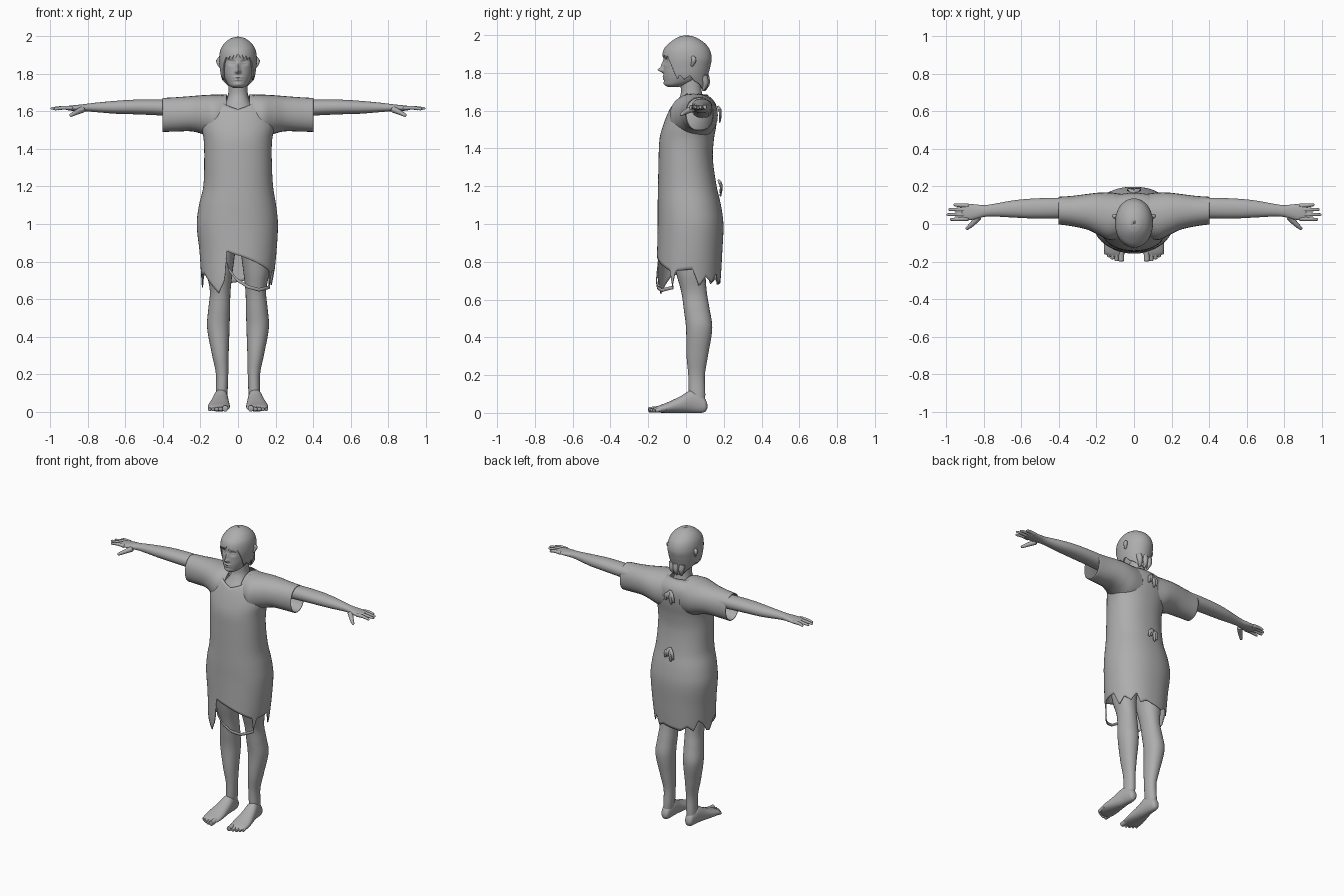
import bpy, math
from mathutils import Vector

grey = bpy.data.materials.new("grey")
grey.diffuse_color = (0.42, 0.42, 0.42, 1)


def sample(rows, t):
    """Smooth interpolation of table rows (t, v1, v2, ...) at t."""
    t = min(max(t, rows[0][0]), rows[-1][0])
    i = max(k for k in range(len(rows) - 1) if rows[k][0] <= t)
    a, b = rows[i], rows[i + 1]
    p, q = rows[max(i - 1, 0)], rows[min(i + 2, len(rows) - 1)]
    h = b[0] - a[0]
    s = (t - a[0]) / h
    out = []
    for k in range(1, len(a)):
        ma = (b[k] - p[k]) / (b[0] - p[0]) * h
        mb = (q[k] - a[k]) / (q[0] - a[0]) * h
        out.append((2*s**3 - 3*s*s + 1) * a[k] + (s**3 - 2*s*s + s) * ma
                   + (3*s*s - 2*s**3) * b[k] + (s**3 - s*s) * mb)
    return out


def linear(table, t):
    for (a, u), (b, v) in zip(table, table[1:]):
        if t <= b:
            return u + (v - u) * max(0, t - a) / (b - a)
    return table[-1][1]


def make(name, grid, closed=True, caps=True, mirror=False, thick=0):
    """Skin a grid of points; each row is a ring."""
    n, m = len(grid[0]), len(grid)
    verts = [p for row in grid for p in row]
    faces = [(r*n + c, r*n + (c+1) % n, (r+1)*n + (c+1) % n, (r+1)*n + c)
             for r in range(m - 1) for c in range(n if closed else n - 1)]
    if caps:
        faces += [tuple(range(n))[::-1], tuple(range((m-1)*n, m*n))]
    me = bpy.data.meshes.new(name)
    me.from_pydata(verts, [], faces)
    me.materials.append(grey)
    ob = bpy.data.objects.new(name, me)
    bpy.context.collection.objects.link(ob)
    bpy.ops.object.select_all(action='DESELECT')
    ob.select_set(True)
    bpy.context.view_layer.objects.active = ob
    bpy.ops.object.mode_set(mode='EDIT')
    bpy.ops.mesh.select_all(action='SELECT')
    bpy.ops.mesh.normals_make_consistent(inside=False)
    bpy.ops.object.mode_set(mode='OBJECT')
    bpy.ops.object.shade_smooth_by_angle(angle=math.radians(50))
    if thick:
        s = ob.modifiers.new("cloth", 'SOLIDIFY')
        s.thickness = thick
    if mirror:
        ob.modifiers.new("mirror", 'MIRROR')
    return ob


def oval(row, a, power=1.0):
    """Point on a rounded section (a0, a1, b0, b1); angle 0 is the low-b side."""
    a0, a1, b0, b1 = row
    s, c = math.sin(a), -math.cos(a)
    s, c = (math.copysign(abs(v) ** power, v) for v in (s, c))
    return (a0 + a1) / 2 + (a1 - a0) / 2 * s, (b0 + b1) / 2 + (b1 - b0) / 2 * c


def loft(name, rows, axis='z', n=28, m=40, shape=None, **kw):
    grid = []
    for i in range(m + 1):
        t = rows[0][0] + (rows[-1][0] - rows[0][0]) * i / m
        ring = []
        for j in range(n):
            a, b = oval(sample(rows, t), 2 * math.pi * j / n, 0.93)
            p = {'z': (a, b, t), 'x': (t, a, b), 'y': (a, t, b)}[axis]
            ring.append(shape(*p) if shape else p)
        grid.append(ring)
    return make(name, grid, **kw)


def shell(name, rows, low, high, n=144, m=50, span=(-180, 180), power=0.9, thick=0.005):
    """Open skin between two heights that vary with direction in degrees."""
    full = span[1] - span[0] == 360
    grid = []
    for i in range(m + 1):
        ring = []
        for j in range(n if full else n + 1):
            d = span[0] + (span[1] - span[0]) * j / n
            z0, z1 = linear(low, d), linear(high, d)
            z = z0 + (z1 - z0) * i / m
            ring.append((*oval(sample(rows, z), math.radians(d), power), z))
        grid.append(ring)
    return make(name, grid, closed=full, caps=False, thick=thick)


def tube(name, pts, radii, n=10, flat=1.0, **kw):
    """Rounded tapering tube along points."""
    rows = [(i, *p, r) for i, (p, r) in enumerate(zip(pts, radii))]
    last = len(pts) - 1
    ts = [0, .03, .1] + [.1 + (last - .2) * k / 10 for k in range(1, 10)] + [last - .1, last - .03, last]
    grid = []
    for t in ts:
        x, y, z, r = sample(rows, t)
        e = min(t, last - t)
        r *= {0: .25, .03: .65}.get(round(e, 3), 1)
        d = (Vector(sample(rows, t + .05)[:3]) - Vector(sample(rows, t - .05)[:3])).normalized()
        u = d.cross(Vector((0, 0, 1)) if abs(d.z) < .8 else Vector((0, 1, 0))).normalized()
        v = u.cross(d)
        grid.append([Vector((x, y, z)) + r * (math.cos(w) * u + flat * math.sin(w) * v)
                     for w in (2 * math.pi * k / n for k in range(n))])
    return make(name, grid, **kw)


# Tattered gown
gown = [(.62, -.19, .185, -.155, .175), (.7, -.195, .19, -.158, .183), (.85, -.205, .205, -.153, .192),
        (1.0, -.22, .213, -.15, .198), (1.1, -.208, .203, -.15, .185), (1.2, -.185, .187, -.148, .162),
        (1.35, -.18, .18, -.145, .142), (1.45, -.183, .182, -.14, .148), (1.52, -.195, .195, -.122, .16),
        (1.6, -.19, .19, -.09, .165), (1.65, -.165, .165, -.06, .15), (1.695, -.08, .08, -.028, .1)]
hem = [(-180, .69), (-160, .68), (-145, .71), (-132, .68), (-122, .75), (-110, .72), (-100, .67), (-92, .66),
       (-82, .73), (-62, .73), (-30, .63), (-20, .69), (-18, .7), (-15.5, .855), (58, .75), (62, .66),
       (68, .75), (95, .76), (108, .67), (120, .72), (135, .69), (147, .74), (155, .68), (168, .7), (180, .69)]
neckline = [(-180, 1.685), (-60, 1.69), (0, 1.612), (60, 1.69), (180, 1.685)]
shell("gown", gown, hem, neckline)
strip = [(-18, .82), (-12, .75), (0, .69), (15, .655), (35, .64), (64, .655)]
shell("torn_strip", gown, strip, [(d, z + .018) for d, z in strip], n=40, m=2, span=(-18, 64))
loft("sleeve", [(.06, -.07, .16, 1.45, 1.692), (.13, -.085, .168, 1.455, 1.69), (.19, -.058, .167, 1.48, 1.687),
                (.25, -.03, .16, 1.494, 1.682), (.33, -.012, .15, 1.493, 1.676), (.402, -.002, .145, 1.491, 1.672)],
     'x', caps=False, mirror=True, thick=.005)

# Ribbon bows down the back
for name, y, z in (("upper_bow", .168, 1.625), ("lower_bow", .172, 1.235)):
    for k, (dx, dz) in enumerate(((-.03, -.075), (.03, -.07), (-.012, -.09), (.014, -.06))):
        tube(f"{name}_{k}", [(0, y, z), (dx * .8, y + .014, z + dz * .45), (dx, y + .01, z + dz)],
             [.007, .012, .007], flat=.6)

# Arms, fingers and thumb
loft("arm", [(.15, .03, .14, 1.56, 1.655), (.4, .03, .14, 1.578, 1.663), (.55, .03, .135, 1.585, 1.663),
             (.65, .035, .125, 1.588, 1.657), (.75, .04, .107, 1.596, 1.648), (.8, .038, .1, 1.6, 1.642),
             (.85, .025, .105, 1.602, 1.636), (.9, .02, .106, 1.605, 1.631), (.92, .03, .1, 1.61, 1.627)],
     'x', mirror=True)
for name, y, y2, tip, z in (("index_finger", .028, .024, .982, 1.612), ("middle_finger", .052, .05, 1.0, 1.616),
                            ("ring_finger", .077, .077, .99, 1.615), ("little_finger", .097, .103, .962, 1.612)):
    tube(name, [(.88, y, 1.618), (.93, (y + y2) / 2, 1.62), (tip, y2, z)], [.012, .0105, .007], mirror=True)
tube("thumb", [(.825, .04, 1.613), (.865, -.002, 1.594), (.896, -.028, 1.577)], [.018, .013, .008], mirror=True)

# Legs, feet and toes
loft("leg", [(.03, .065, .12, .02, .1), (.1, .056, .118, .015, .102), (.2, .052, .118, .012, .1),
             (.3, .05, .138, .003, .116), (.45, .045, .165, .0, .139), (.55, .042, .158, -.012, .125),
             (.64, .04, .15, -.025, .11), (.75, .028, .168, -.055, .105), (.9, .008, .175, -.085, .13),
             (1.0, .0, .17, -.09, .14)], mirror=True, m=60)
loft("foot", [(-.175, .06, .13, .006, .022), (-.155, .048, .155, .002, .034), (-.1, .043, .16, 0, .055),
              (-.03, .048, .145, 0, .088), (.03, .053, .13, 0, .12), (.08, .06, .12, 0, .1),
              (.105, .067, .113, .008, .07), (.113, .08, .1, .025, .045)], 'y', mirror=True)
for k, (x, y, r) in enumerate(((.068, -.2, .016), (.093, -.197, .011), (.114, -.188, .011),
                               (.133, -.177, .01), (.15, -.163, .01))):
    tube(f"toe_{k}", [(x, y + .06, .022), (x, y + .03, .018), (x, y, r)], [r, r, r], mirror=True)

# Neck and upper chest
loft("neck", [(1.5, -.12, .12, -.09, .12), (1.6, -.1, .1, -.075, .12), (1.65, -.065, .065, -.045, .095),
              (1.69, -.053, .053, -.028, .085), (1.75, -.05, .05, -.03, .08), (1.8, -.05, .05, -.03, .08)])


# Face with nose, eye sockets, lids and lips raised from the surface
def face(x, y, z):
    if y > -.03:
        return x, y, z
    bump = lambda h, cx, cz, sx, sz: h * math.exp(-((abs(x) - cx) / sx) ** 2 - ((z - cz) / sz) ** 2)
    out = (bump(.027, 0, 1.815, .011, .012) + bump(.014, 0, 1.838, .009, .022) - bump(.013, .035, 1.862, .016, .013)
           + bump(.007, .035, 1.86, .011, .006) + bump(.007, 0, 1.782, .022, .005) + bump(.006, 0, 1.769, .018, .005)
           + bump(.005, 0, 1.745, .02, .01) + bump(.005, .012, 1.811, .006, .006))
    return x, y - out, z


loft("head", [(1.725, -.022, .022, -.095, -.04), (1.735, -.043, .043, -.11, 0), (1.755, -.06, .06, -.115, .05),
              (1.79, -.075, .075, -.118, .08), (1.83, -.083, .083, -.118, .1), (1.87, -.088, .088, -.118, .11),
              (1.91, -.088, .088, -.116, .11), (1.95, -.072, .072, -.085, .09), (1.98, -.03, .03, -.03, .04)],
     n=96, m=80, shape=face)
tube("ear", [(.092, .035, 1.885), (.104, .042, 1.868), (.093, .03, 1.835)], [.01, .013, .007], mirror=True)

# Hair cap with ragged fringe and nape
hair = [(1.7, -.05, .05, -.09, .108), (1.74, -.07, .07, -.1, .112), (1.78, -.088, .088, -.115, .115),
        (1.83, -.097, .097, -.124, .128), (1.88, -.101, .101, -.127, .136), (1.93, -.093, .093, -.115, .122),
        (1.965, -.072, .072, -.08, .09), (1.988, -.042, .042, -.045, .052), (1.996, -.02, .02, -.02, .025),
        (1.999, -.002, .002, 0, .004)]
half = [(0, 1.91), (7, 1.885), (12, 1.905), (18, 1.88), (24, 1.9), (32, 1.875), (38, 1.895), (47, 1.86),
        (56, 1.82), (66, 1.765), (74, 1.79), (85, 1.765), (100, 1.785), (112, 1.755), (128, 1.74), (140, 1.715),
        (150, 1.73), (160, 1.708), (170, 1.722), (180, 1.708)]
shell("hair", hair, [(-d, z) for d, z in half[:0:-1]] + half, [(-180, 1.999), (180, 1.999)], m=60, power=.97, thick=.008)
for k, (x, dy) in enumerate(((-.04, -.006), (0, .002), (.04, -.006))):
    tube(f"nape_lock_{k}", [(x, .1 + dy, 1.79), (x * .9, .108 + dy, 1.745), (x * .7, .095 + dy, 1.705)],
         [.02, .017, .006])
